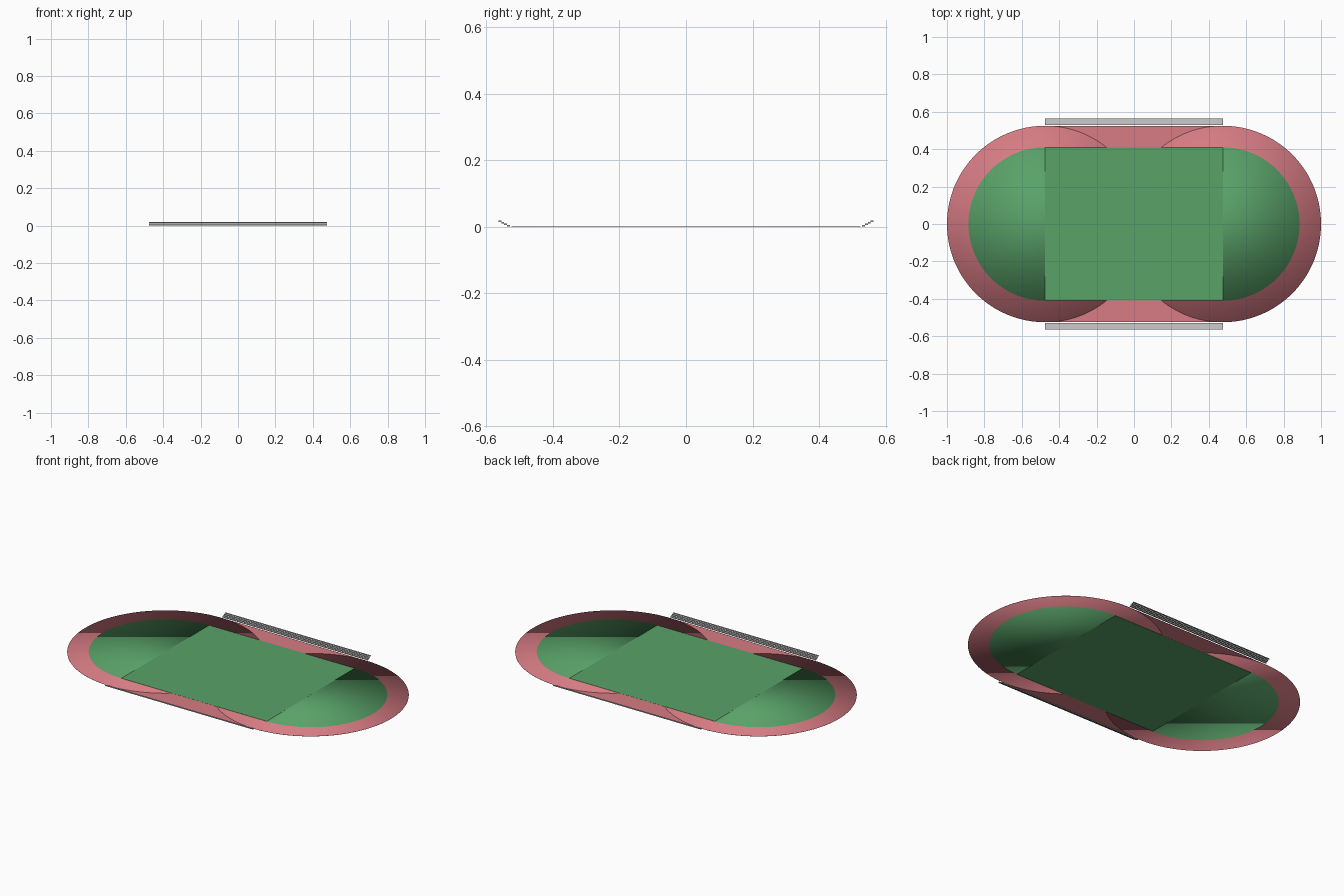
import bpy

if "Cube" in bpy.data.objects:
    bpy.data.objects.remove(bpy.data.objects["Cube"])

END_X = 0.475      # centre of each curved end
TRACK_R = 0.525    # outer radius of the track
FIELD_R = 0.41     # outer radius of the grass


def material(name, color):
    m = bpy.data.materials.new(name)
    m.diffuse_color = color
    m.use_nodes = True
    m.node_tree.nodes["Principled BSDF"].inputs["Base Color"].default_value = m.diffuse_color
    return m


def finish(name, mat):
    ob = bpy.context.object
    ob.name = name
    if mat:
        ob.data.materials.append(mat)
    return ob


def box(name, x, y, z, mat=None):
    """Box from (min, max) ranges on each axis."""
    bpy.ops.mesh.primitive_cube_add(size=1, location=[sum(r) / 2 for r in (x, y, z)])
    ob = finish(name, mat)
    ob.scale = [r[1] - r[0] for r in (x, y, z)]
    bpy.ops.object.transform_apply(location=False, rotation=False, scale=True)
    return ob


def disc(name, x, radius, z, mat):
    bpy.ops.mesh.primitive_cylinder_add(vertices=128, radius=radius, depth=z[1] - z[0],
                                        location=(x, 0, sum(z) / 2))
    ob = finish(name, mat)
    bpy.ops.object.shade_smooth()
    return ob


red = material("track_red", (0.68, 0.20, 0.23, 1))
green = material("grass_green", (0.10, 0.36, 0.14, 1))

# Thin running track and grass field: a rectangle with a round disc at each end
layers = (("track", TRACK_R, (0.0004, 0.0012), red),
          ("field", FIELD_R, (0.0001, 0.0015), green))
for name, r, z, mat in layers:
    zc = (z[0] + 0.0001, z[1] - 0.0001) if name == "track" else (z[0] - 0.0001, z[1] + 0.0001)
    box(name + "_straight", (-END_X, END_X), (-r, r), zc, mat)
    for side, x in (("left", -END_X), ("right", END_X)):
        disc(f"{name}_end_{side}", x, r, z, mat)

# Stepped seating planks along both straights
STEPS, DEPTH, RISE, THICK = 4, 0.0083, 0.0045, 0.0035
for side, s in (("front", -1), ("back", 1)):
    for i in range(STEPS):
        y0 = 0.53 + i * DEPTH
        z0 = 0.002 + i * RISE
        box(f"stand_{side}_step_{i + 1}", (-END_X, END_X),
            sorted((s * y0, s * (y0 + DEPTH))), (z0, z0 + THICK))
